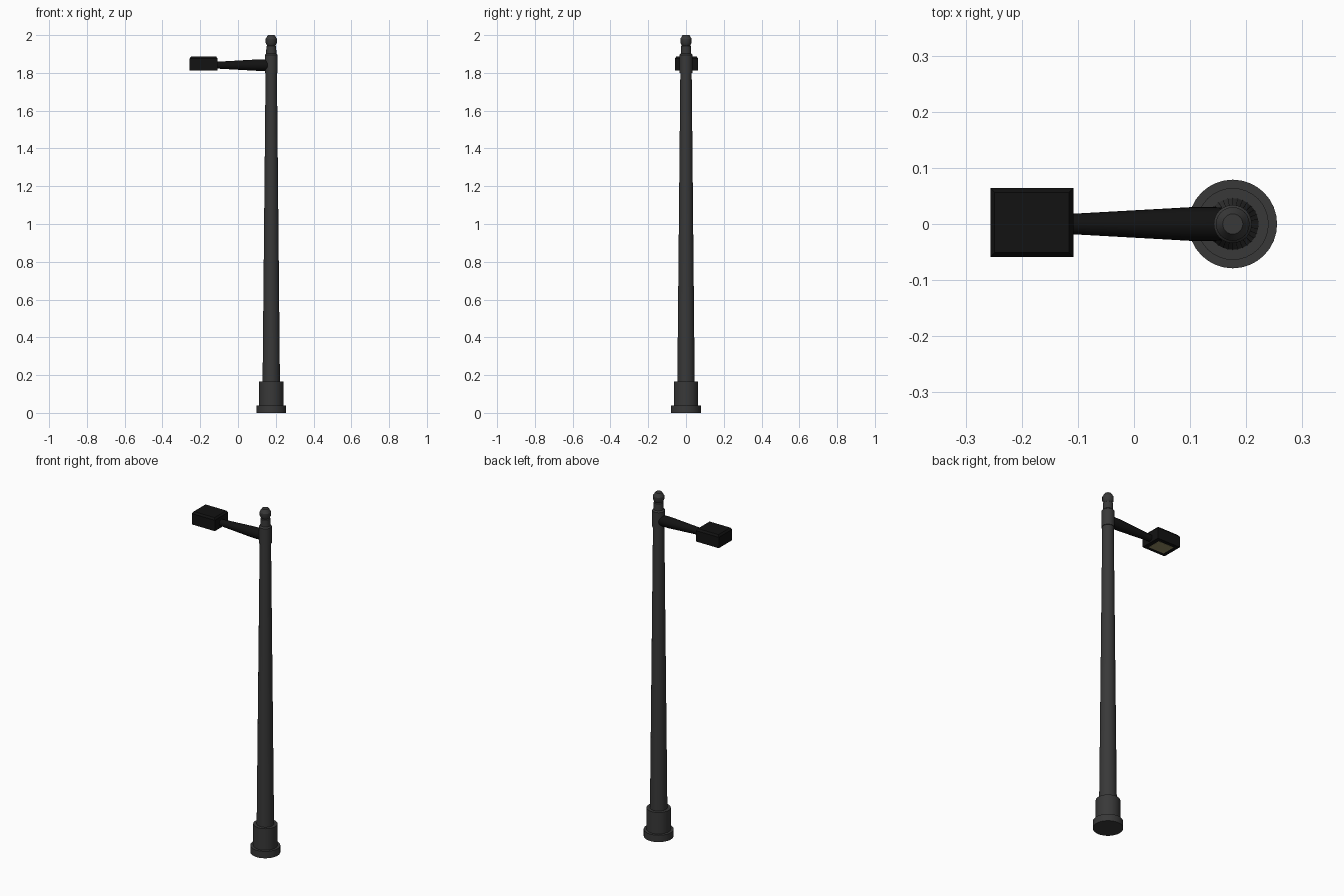
import bpy, bmesh, math
from mathutils import Matrix, Vector

if "Cube" in bpy.data.objects:
    bpy.data.objects.remove(bpy.data.objects["Cube"])

POLE_X = 0.176


def material(name, rgb):
    m = bpy.data.materials.new(name)
    m.diffuse_color = (*rgb, 1)
    m.use_nodes = True
    m.node_tree.nodes["Principled BSDF"].inputs["Base Color"].default_value = m.diffuse_color
    return m


GREY = material("dark_grey", (0.04, 0.04, 0.04))
BLACK = material("black", (0.006, 0.006, 0.006))
LENS = material("lens", (0.30, 0.27, 0.13))


def finish(bm, name, mat, smooth=True):
    bmesh.ops.recalc_face_normals(bm, faces=bm.faces)
    me = bpy.data.meshes.new(name)
    bm.to_mesh(me)
    bm.free()
    ob = bpy.data.objects.new(name, me)
    bpy.context.collection.objects.link(ob)
    me.materials.append(mat)
    if smooth:
        bpy.ops.object.select_all(action='DESELECT')
        ob.select_set(True)
        bpy.context.view_layer.objects.active = ob
        bpy.ops.object.shade_smooth_by_angle(angle=math.radians(30))
    return ob


def lathe(name, profile, mat, sides, matrix):
    """Closed solid of revolution from (radius, height) pairs."""
    bm = bmesh.new()
    rings = [[bm.verts.new((r * math.cos(2 * math.pi * i / sides),
                            r * math.sin(2 * math.pi * i / sides), z))
              for i in range(sides)] for r, z in profile]
    for a, b in zip(rings, rings[1:]):
        for i in range(sides):
            j = (i + 1) % sides
            bm.faces.new((a[i], a[j], b[j], b[i]))
    bm.faces.new(rings[0])
    bm.faces.new(rings[-1])
    bm.transform(matrix)
    return finish(bm, name, mat)


def box(name, lo, hi, mat, top_inset=0.0, inset_z=0.0):
    """Box whose top edge is optionally sloped inwards."""
    bm = bmesh.new()
    bmesh.ops.create_cube(bm, size=1)
    lo, hi = Vector(lo), Vector(hi)
    size, mid = hi - lo, (lo + hi) / 2
    bm.transform(Matrix.Translation(mid) @ Matrix.Diagonal((*size, 1)))
    if top_inset:
        top = max(bm.faces, key=lambda f: f.calc_center_median().z)
        for v in top.verts:
            v.co.z -= inset_z
        bmesh.ops.inset_region(bm, faces=[top], thickness=top_inset)
        for v in top.verts:
            v.co.z += inset_z
    return finish(bm, name, mat, smooth=False)


upright = Matrix.Translation((POLE_X, 0, 0))

# Base, tapered shaft, arm collar and ball finial
lathe("base", [(0.079, 0), (0.079, 0.04), (0.064, 0.04), (0.064, 0.165),
               (0.046, 0.165)], GREY, 32, upright)
lathe("shaft", [(0.046, 0.16), (0.030, 1.81)], GREY, 32, upright)
lathe("arm_collar", [(0.030, 1.80), (0.034, 1.80), (0.034, 1.895),
                     (0.027, 1.903), (0.026, 1.942), (0.018, 1.948)],
      GREY, 32, upright)
lathe("finial", [(0.016, 1.938), (0.021, 1.943), (0.030, 1.96),
                 (0.030, 1.98), (0.018, 2.0)], GREY, 24, upright)

# Tapered arm pointing towards -x
along = Matrix.Translation((POLE_X, 0, 1.841)) @ Matrix.Rotation(-math.pi / 2, 4, 'Y')
lathe("arm", [(0.027, 0.0), (0.030, 0.03), (0.030, 0.075), (0.018, 0.29)],
      BLACK, 24, along)

# Lamp head with sloped top edge, and the light panel below it
box("lamp_head", (-0.256, -0.059, 1.813), (-0.108, 0.064, 1.887), BLACK,
    top_inset=0.011, inset_z=0.011)
box("light_panel", (-0.232, -0.038, 1.812), (-0.132, 0.043, 1.82), LENS)
